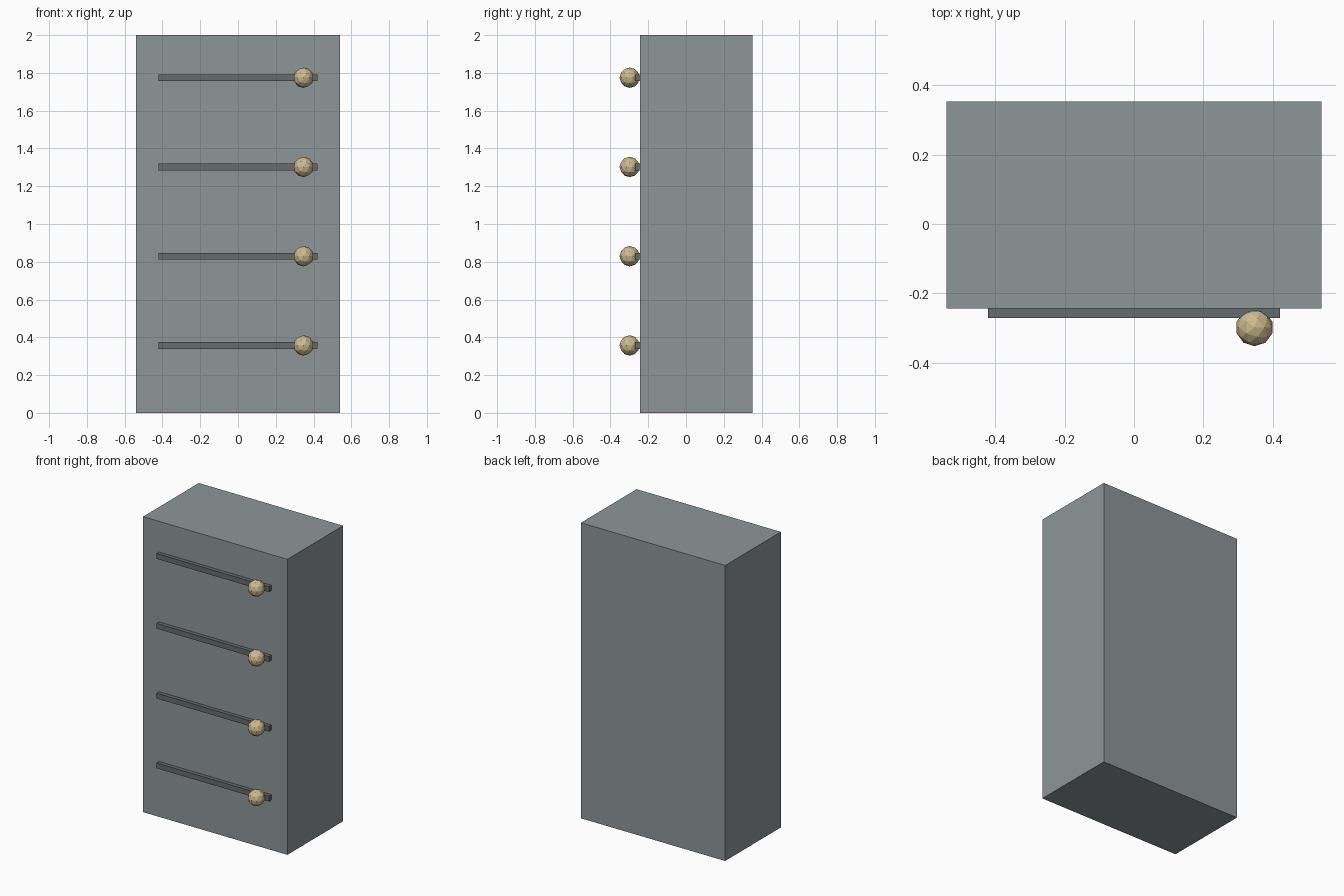
import bpy

cube = bpy.data.objects.get("Cube")
if cube:
    bpy.data.objects.remove(cube, do_unlink=True)


def material(name, color):
    mat = bpy.data.materials.new(name)
    mat.use_nodes = True
    mat.diffuse_color = color
    mat.node_tree.nodes["Principled BSDF"].inputs["Base Color"].default_value = color
    return mat


def finish(name, mat):
    obj = bpy.context.object
    obj.name = name
    obj.data.materials.append(mat)
    return obj


def box(name, center, size, mat):
    bpy.ops.mesh.primitive_cube_add(size=1, location=center)
    obj = finish(name, mat)
    obj.scale = size
    bpy.ops.object.transform_apply(location=False, rotation=False, scale=True)
    return obj


grey = material("cabinet grey", (0.27, 0.305, 0.315, 1))
dark_grey = material("dark grey", (0.13, 0.145, 0.153, 1))
brass = material("pale brass", (0.61, 0.49, 0.27, 1))

# Cabinet body
front, back = -0.243, 0.352
box("cabinet_body", (0, (front + back) / 2, 1), (1.08, back - front, 2), grey)

# Four drawers, each with a rail and a faceted knob
rail_depth = 0.027
for i in range(4):
    z = 0.357 + i * 0.4725
    box(f"drawer_rail_{i + 1}", (0, front - rail_depth / 2, z),
        (0.84, rail_depth, 0.036), dark_grey)
    bpy.ops.mesh.primitive_ico_sphere_add(
        subdivisions=2, radius=0.054, location=(0.347, -0.298, z))
    finish(f"drawer_knob_{i + 1}", brass)
